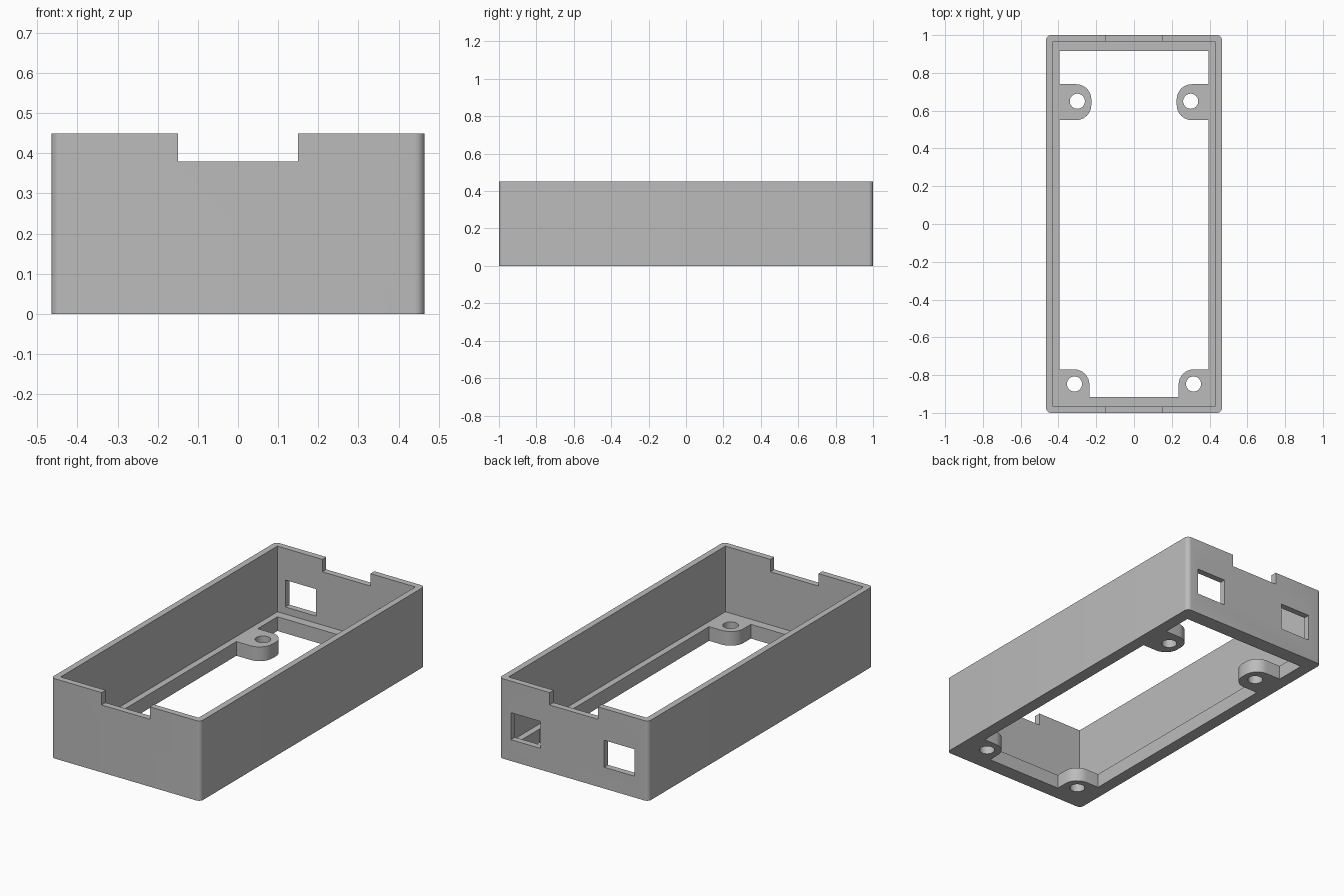
import bpy
import bmesh
from math import cos, sin, pi, radians

cube = bpy.data.objects.get("Cube")
if cube:
    bpy.data.objects.remove(cube, do_unlink=True)

HALF_X, HALF_Y, HEIGHT = 0.465, 1.0, 0.45
WALL = 0.035
FLANGE_TOP = 0.08
OPEN_X, OPEN_Y = 0.395, 0.915

grey = bpy.data.materials.new("plain grey")
grey.use_nodes = True
colour = (0.5, 0.5, 0.5, 1)
grey.diffuse_color = colour
grey.node_tree.nodes["Principled BSDF"].inputs["Base Color"].default_value = colour


def prism(name, outline, z0, z1):
    """Extrude a flat outline from z0 up to z1."""
    bm = bmesh.new()
    base = bm.faces.new([bm.verts.new((x, y, z0)) for x, y in outline])
    top = bmesh.ops.extrude_face_region(bm, geom=[base])["geom"]
    verts = [g for g in top if isinstance(g, bmesh.types.BMVert)]
    bmesh.ops.translate(bm, vec=(0, 0, z1 - z0), verts=verts)
    bmesh.ops.recalc_face_normals(bm, faces=bm.faces)
    mesh = bpy.data.meshes.new(name)
    bm.to_mesh(mesh)
    bm.free()
    mesh.materials.append(grey)
    obj = bpy.data.objects.new(name, mesh)
    bpy.context.collection.objects.link(obj)
    return obj


def rounded(x0, x1, y0, y1, r, steps=8):
    """Rectangle outline with rounded corners."""
    pts = []
    corners = [(x1 - r, y1 - r), (x0 + r, y1 - r), (x0 + r, y0 + r), (x1 - r, y0 + r)]
    for quarter, (cx, cy) in enumerate(corners):
        for i in range(steps + 1):
            a = (quarter + i / steps) * pi / 2
            pts.append((cx + r * cos(a), cy + r * sin(a)))
    return pts


def box(name, x0, x1, y0, y1, z0, z1):
    return prism(name, [(x0, y0), (x1, y0), (x1, y1), (x0, y1)], z0, z1)


def cut(target, cutter):
    """Subtract the cutter, then discard it."""
    mod = target.modifiers.new("cut", "BOOLEAN")
    mod.operation = "DIFFERENCE"
    mod.solver = "EXACT"
    mod.object = cutter
    bpy.context.view_layer.objects.active = target
    bpy.ops.object.modifier_apply(modifier=mod.name)
    bpy.data.objects.remove(cutter, do_unlink=True)


# Outer shell with rounded upright corners, hollowed down to the base flange
frame = prism("enclosure_frame", rounded(-HALF_X, HALF_X, -HALF_Y, HALF_Y, 0.025), 0, HEIGHT)
inner_x, inner_y = HALF_X - WALL, HALF_Y - WALL
cut(frame, box("cavity", -inner_x, inner_x, -inner_y, inner_y, FLANGE_TOP, 1))

# Base opening, leaving the four screw lugs standing
opening = box("opening", -OPEN_X, OPEN_X, -OPEN_Y, OPEN_Y, -0.1, 0.2)
lugs = [(0.226, 0.55, 0.74), (0.236, -1.1, -0.77)]
for side in (-1, 1):
    for tip, y0, y1 in lugs:
        x0, x1 = sorted((side * tip, side * 0.6))
        cut(opening, prism("lug", rounded(x0, x1, y0, y1, 0.08), -0.2, 0.3))
cut(frame, opening)

# Screw holes
for side in (-1, 1):
    for x, y in ((0.30, 0.65), (0.315, -0.847)):
        cx, r = side * x, 0.04
        circle = [(cx + r * cos(i * pi / 16), y + r * sin(i * pi / 16)) for i in range(32)]
        cut(frame, prism("screw_hole", circle, -0.1, 0.2))

# Cable notches in the rim at both ends
for end in (-1, 1):
    y0, y1 = sorted((end * 0.94, end * 1.1))
    cut(frame, box("notch", -0.15, 0.15, y0, y1, 0.38, 0.6))

# Two port windows through the back wall
for x0, x1 in ((-0.38, -0.19), (0.207, 0.392)):
    cut(frame, box("window", x0, x1, 0.94, 1.1, 0.12, 0.272))

bpy.ops.object.select_all(action="DESELECT")
frame.select_set(True)
bpy.context.view_layer.objects.active = frame
bpy.ops.object.shade_smooth_by_angle(angle=radians(30))
